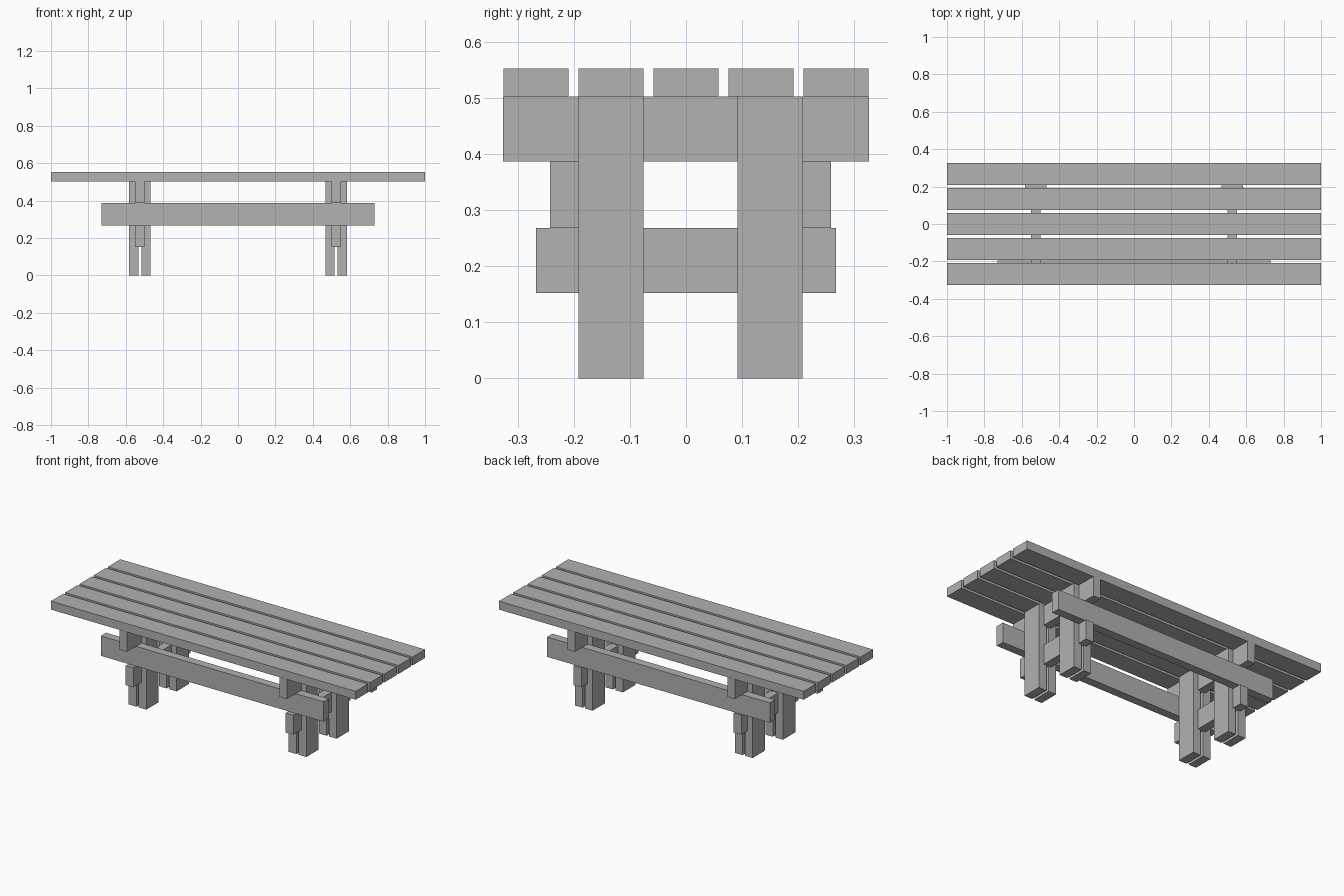
import bpy

cube = bpy.data.objects.get("Cube")
if cube:
    bpy.data.objects.remove(cube, do_unlink=True)

# Plain grey timber
timber = bpy.data.materials.new("timber_grey")
timber.use_nodes = True
GREY = (0.445, 0.445, 0.445, 1)
timber.diffuse_color = GREY
timber.node_tree.nodes["Principled BSDF"].inputs["Base Color"].default_value = GREY

WIDE, THICK = 0.116, 0.05      # board section
TOP, DECK = 0.552, 0.502       # table surface and underside
RAIL_TOP, RAIL_BOTTOM = 0.386, 0.268


def board(name, x, y, z):
    """Box board spanning the (low, high) ranges on each axis."""
    spans = (x, y, z)
    bpy.ops.mesh.primitive_cube_add(size=1, location=[(a + b) / 2 for a, b in spans])
    obj = bpy.context.object
    obj.name = name
    obj.scale = [b - a for a, b in spans]
    bpy.ops.object.transform_apply(location=False, rotation=False, scale=True)
    obj.data.materials.append(timber)
    return obj


def around(centre, width):
    return (centre - width / 2, centre + width / 2)


# Five table top planks
for i in range(5):
    board(f"top_plank_{i + 1}", (-1, 1), around((i - 2) * 0.1335, WIDE), (DECK, TOP))

# Trestles: paired legs clasping an upper and a lower cross beam
LEG_ROWS = {"front": -0.134, "back": 0.15}
for side, x in (("right", -0.525), ("left", 0.525)):
    board(f"{side}_upper_beam", around(x, THICK), (-0.326, 0.326), (RAIL_TOP, DECK))
    board(f"{side}_lower_beam", around(x, THICK), (-0.267, 0.267), (0.152, RAIL_BOTTOM))
    for row, y in LEG_ROWS.items():
        for part, dx in (("a", -0.033), ("b", 0.033)):
            board(f"{side}_{row}_leg_{part}", around(x + dx, THICK), around(y, WIDE), (0, DECK))

# Long side rails resting on the lower beams, outside the legs
for row, y in (("front", -0.217), ("back", 0.233)):
    board(f"{row}_rail", (-0.731, 0.731), around(y, THICK), (RAIL_BOTTOM, RAIL_TOP))
